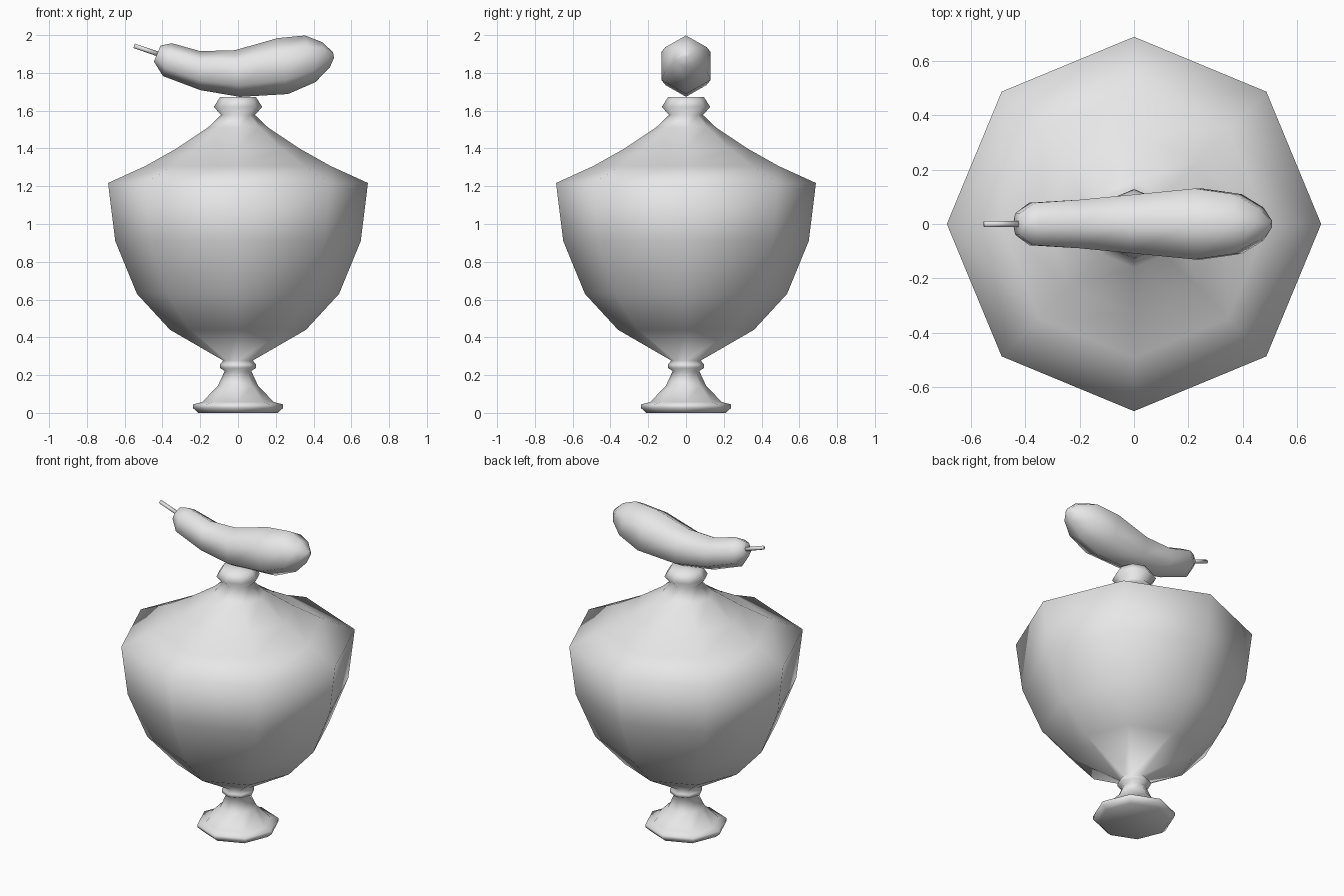
import bpy, bmesh, math
from mathutils import Vector

cube = bpy.data.objects.get("Cube")
if cube:
    bpy.data.objects.remove(cube, do_unlink=True)

grey = bpy.data.materials.new("light grey")
grey.use_nodes = True
grey.diffuse_color = (0.8, 0.8, 0.8, 1)
grey.node_tree.nodes["Principled BSDF"].inputs["Base Color"].default_value = (0.8, 0.8, 0.8, 1)


def skin(name, rings):
    """Bridge a list of vertex rings, cap both ends and shade smooth."""
    bm = bmesh.new()
    loops = [[bm.verts.new(p) for p in ring] for ring in rings]
    n = len(loops[0])
    for a, b in zip(loops, loops[1:]):
        for i in range(n):
            j = (i + 1) % n
            bm.faces.new((a[i], a[j], b[j], b[i]))
    bm.faces.new(loops[0])
    bm.faces.new(loops[-1])
    bmesh.ops.recalc_face_normals(bm, faces=bm.faces)
    for f in bm.faces:
        f.smooth = True
    mesh = bpy.data.meshes.new(name)
    bm.to_mesh(mesh)
    bm.free()
    mesh.materials.append(grey)
    obj = bpy.data.objects.new(name, mesh)
    bpy.context.collection.objects.link(obj)
    return obj


def ring_between(top, bottom, sides):
    """Ring standing across the y axis, with corners at its top and bottom points."""
    t, b = (Vector((x, 0, z)) for x, z in (top, bottom))
    centre, up = (t + b) / 2, (t - b) / 2
    side = Vector((0, up.length, 0))
    angles = [math.tau * i / sides for i in range(sides)]
    return [centre + up * math.cos(a) + side * math.sin(a) for a in angles]


def lathe(name, profile, sides=8):
    angles = [math.tau * i / sides for i in range(sides)]
    return skin(name, [[(r * math.cos(a), r * math.sin(a), z) for a in angles]
                       for r, z in profile])


# Urn: foot, stem ring, bowl, shoulder and lip as (radius, height)
lathe("urn", [
    (0.21, 0), (0.238, 0.025), (0.238, 0.045), (0.19, 0.057),
    (0.107, 0.143), (0.07, 0.222), (0.095, 0.237), (0.095, 0.257), (0.078, 0.277),
    (0.36, 0.44), (0.535, 0.63), (0.65, 0.91), (0.688, 1.217),
    (0.49, 1.307), (0.33, 1.397), (0.16, 1.51), (0.09, 1.577),
    (0.128, 1.62), (0.095, 1.672)])

# Curved fruit lying on the lip: top and bottom point of each ring
fruit = [
    ((-0.41, 1.945), (-0.445, 1.86)), ((-0.35, 1.957), (-0.397, 1.783)),
    ((-0.20, 1.915), (-0.20, 1.709)), ((-0.016, 1.92), (0.01, 1.673)),
    ((0.21, 1.984), (0.265, 1.688)), ((0.355, 1.998), (0.41, 1.751)),
    ((0.445, 1.963), (0.487, 1.83)), ((0.503, 1.91), (0.508, 1.88))]
skin("fruit", [ring_between(t, b, 6) for t, b in fruit])

# Thin stalk at the narrow end
stalk = [((-0.42, 1.912), (-0.428, 1.888)), ((-0.546, 1.955), (-0.554, 1.932))]
skin("stalk", [ring_between(t, b, 6) for t, b in stalk])
